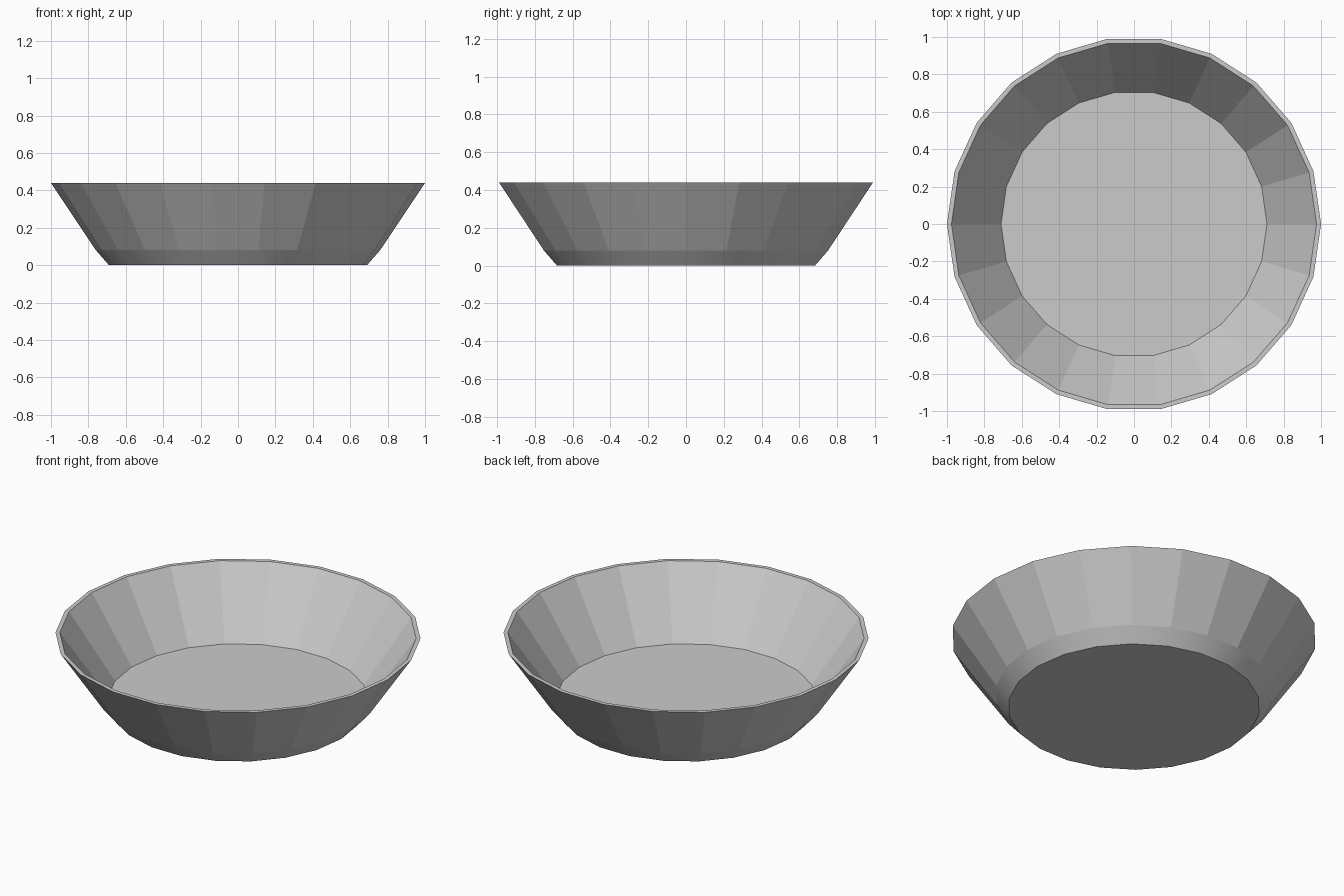
import bpy, bmesh
from math import cos, sin, tau

if "Cube" in bpy.data.objects:
    bpy.data.objects.remove(bpy.data.objects["Cube"])

SIDES = 22
# Radius/height profile: underside edge, foot bevel, outer rim, inner rim, floor edge
profile = [(0.69, 0.0), (0.76, 0.08), (1.0, 0.44), (0.976, 0.44), (0.711, 0.06)]

bm = bmesh.new()
rings = [[bm.verts.new((r * cos(tau * i / SIDES), r * sin(tau * i / SIDES), z))
          for i in range(SIDES)] for r, z in profile]

# Bowl walls; only the foot bevel is smooth
for k in range(len(rings) - 1):
    a, b = rings[k], rings[k + 1]
    for i in range(SIDES):
        j = (i + 1) % SIDES
        face = bm.faces.new((a[i], a[j], b[j], b[i]))
        face.smooth = (k == 0)

# Underside and inner floor
bm.faces.new(rings[0][::-1])
bm.faces.new(rings[-1])
bmesh.ops.recalc_face_normals(bm, faces=bm.faces[:])

mesh = bpy.data.meshes.new("bowl")
bm.to_mesh(mesh)
bm.free()
bowl = bpy.data.objects.new("bowl", mesh)
bpy.context.collection.objects.link(bowl)
